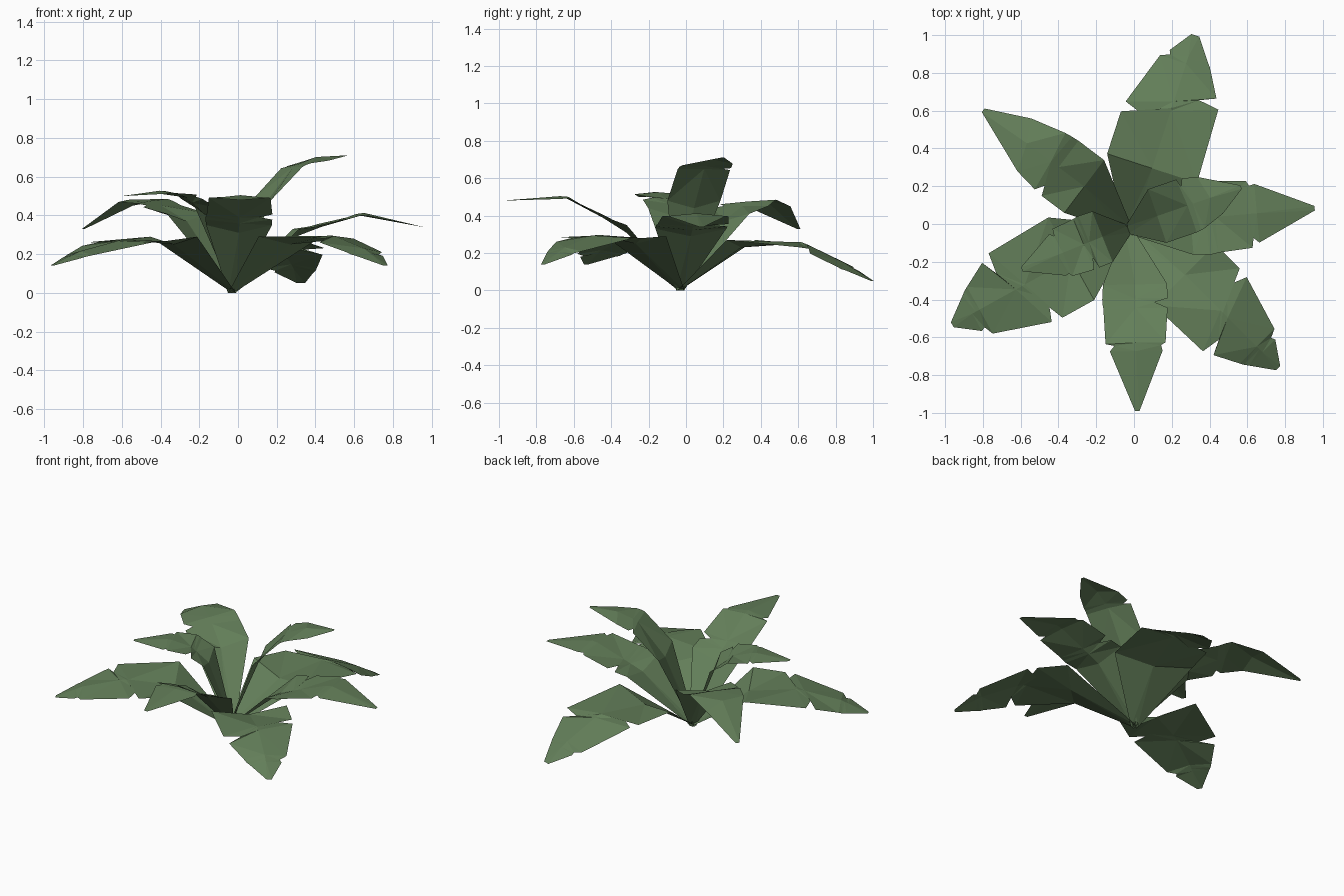
import bpy, bmesh, math
from mathutils import Vector

if "Cube" in bpy.data.objects:
    bpy.data.objects.remove(bpy.data.objects["Cube"])

green = bpy.data.materials.new("leaf green")
green.diffuse_color = (0.125, 0.21, 0.10, 1)
green.use_nodes = True
green.node_tree.nodes["Principled BSDF"].inputs["Base Color"].default_value = green.diffuse_color

ROOT = Vector((-0.03, -0.03, 0.0))

# blade outlines past the shoulder, as fractions of leaf length and width:
# left position, left width, midrib position, right position, right width, edge lift
TORN = [
    (.52, 1.00, .600, .68, .95, .00),
    (.535, .50, .615, .695, .50, .00),
    (.575, .97, .650, .73, .84, -.01),
    (.85, .58, .850, .85, .55, -.02),
    (.87, .38, .870, .87, .50, -.02),
    (.89, .42, .890, .89, .43, -.015),
]
POINTED = [
    (.40, 1.0, .40, .40, 1.03, .02),
    (.42, .60, .42, .42, 1.03, .02),
    (.45, 1.0, .45, .45, 1.0, .015),
    (.635, .92, .635, .64, .95, -.01),
    (.65, .78, .65, .65, .68, -.01),
    (.68, .82, .68, .68, .82, -.015),
]
SMOOTH = [
    (.48, 1.0, .50, .50, 1.0, .0),
    (.50, .70, .52, .54, .98, .0),
    (.53, .97, .55, .58, .95, -.005),
    (.66, .85, .71, .77, .68, -.02),
]


def leaf(name, outline, azimuth, width, shoulder, mid, late, tip, tip_width=0.012):
    """Folded blade following (radius, height) points of its midrib."""
    a = math.radians(azimuth)
    out = Vector((math.cos(a), math.sin(a), 0))
    side = Vector((-math.sin(a), math.cos(a), 0))
    path = [(0, 0), shoulder, mid, late, tip]
    length = tip[0]

    def height(r):
        for p, q in zip(path, path[1:]):
            if r <= q[0] or q is tip:
                return p[1] + (q[1] - p[1]) * (r - p[0]) / (q[0] - p[0])

    def point(frac, offset, lift=0.0):
        r = frac * length
        return out * r + side * offset + Vector((0, 0, height(r) + lift))

    base = ROOT - out * 0.01
    s = shoulder[0] / length
    rows = [(base + side * .02, base, base - side * .02),
            (point(s, width, .04), point(s, 0), point(s, -width, .04))]
    for lp, lw, cp, rp, rw, lift in outline:
        rows.append((point(lp, width * lw, lift), point(cp, 0), point(rp, -width * rw, lift)))
    rows.append((point(1, tip_width), point(1, 0), point(1, -tip_width)))

    bm = bmesh.new()
    vs = [[bm.verts.new(p) for p in r] for r in rows]
    for r, t in zip(vs, vs[1:]):
        for i in (0, 1):
            bm.faces.new((r[i], r[i + 1], t[i + 1], t[i]))
    bmesh.ops.triangulate(bm, faces=bm.faces[:])
    for f in bm.faces:
        f.normal_update()
        if f.normal.z < 0:
            f.normal_flip()
    me = bpy.data.meshes.new(name)
    bm.to_mesh(me)
    bm.free()
    me.materials.append(green)
    bpy.context.collection.objects.link(bpy.data.objects.new(name, me))


# low outer leaves
leaf("back_leaf", TORN, 72, .25, (.31, .23), (.65, .26), (.88, .155), (1.05, .05), .022)
leaf("front_right_leaf", TORN, -45, .23, (.38, .25), (.68, .30), (.90, .24), (1.08, .14), .015)
leaf("front_left_leaf", TORN, 209, .25, (.38, .25), (.67, .275), (.88, .24), (1.10, .14), .015)
# middle leaves
leaf("back_left_leaf", SMOOTH, 143, .175, (.33, .37), (.60, .50), (.77, .47), (1.0, .33))
leaf("right_leaf", POINTED, 5, .19, (.30, .29), (.60, .405), (.70, .42), (.96, .34))
leaf("front_leaf", POINTED, -89, .17, (.32, .31), (.62, .50), (.74, .51), (.99, .48))
# steep inner leaves
leaf("inner_right_leaf", SMOOTH, 19, .15, (.13, .44), (.26, .63), (.40, .70), (.60, .71), .01)
leaf("inner_left_leaf", POINTED, 202, .145, (.18, .40), (.32, .52), (.48, .53), (.64, .50))
